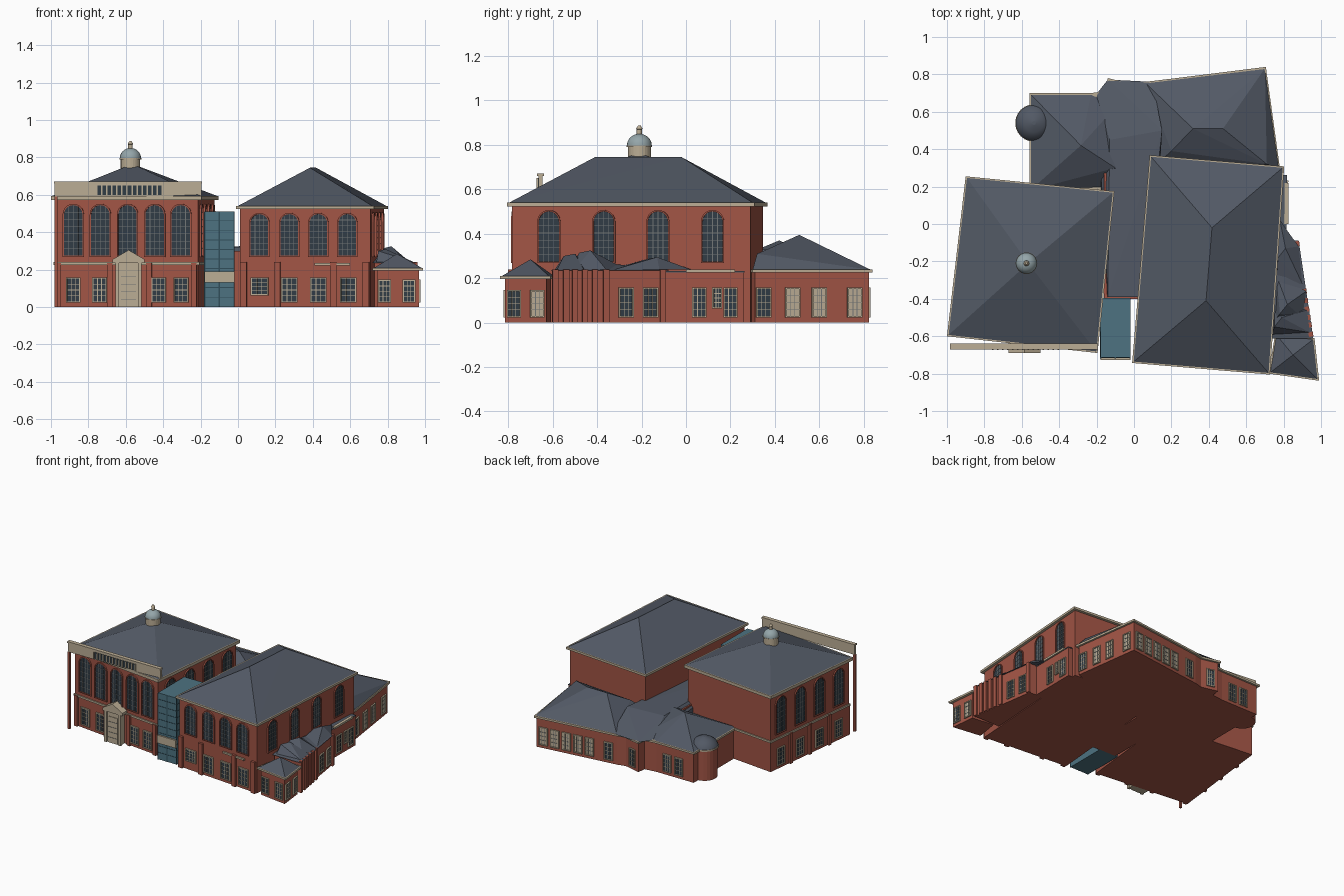
import bpy, bmesh, math
from mathutils import Matrix, Vector

if "Cube" in bpy.data.objects:
    bpy.data.objects.remove(bpy.data.objects["Cube"])

COL = dict(brick=(.36, .09, .06), roof=(.085, .1, .13), cream=(.5, .42, .3), glass=(.03, .045, .06),
           bars=(.17, .18, .18), curtain=(.075, .17, .22), mullion=(.03, .075, .1), dome=(.3, .38, .4))
MAT, parts = {}, {}
for n, c in COL.items():
    MAT[n] = bpy.data.materials.new(n)
    MAT[n].diffuse_color = (*c, 1)
I4 = Matrix.Identity(4)

def part(name, mat):
    return parts.setdefault((name, mat), bmesh.new())

def extrude(bm, a, b):
    """Closed solid between two matching loops."""
    A, B = [bm.verts.new(v) for v in a], [bm.verts.new(v) for v in b]
    n = len(A)
    bm.faces.new(A[::-1]); bm.faces.new(B)
    for i in range(n):
        bm.faces.new((A[i], A[(i + 1) % n], B[(i + 1) % n], B[i]))

def prism(name, mat, pts, z0, z1):
    extrude(part(name, mat), [(x, y, z0) for x, y in pts], [(x, y, z1) for x, y in pts])

def slab(bm, M, pts, y0, y1):
    extrude(bm, [M @ Vector((x, y0, z)) for x, z in pts], [M @ Vector((x, y1, z)) for x, z in pts])

def box(name, mat, M, x0, x1, y0, y1, z0, z1):
    slab(part(name, mat), M, [(x0, z0), (x1, z0), (x1, z1), (x0, z1)], y0, y1)

def offset(pts, d):
    """Mitred offset of a counter-clockwise outline."""
    out, n = [], len(pts)
    for i in range(n):
        p, a, b = Vector(pts[i]), Vector(pts[i - 1]), Vector(pts[(i + 1) % n])
        u, v = (p - a).normalized(), (b - p).normalized()
        n1, n2 = Vector((u.y, -u.x)), Vector((v.y, -v.x))
        out.append(tuple(p + (n1 + n2) * d / (1 + n1.dot(n2))))
    return out

def hull(name, pts):
    bm = part(name, 'roof')
    r = bmesh.ops.convex_hull(bm, input=[bm.verts.new(p) for p in pts])
    bmesh.ops.delete(bm, geom=list({g for g in r['geom_interior'] + r['geom_unused']
                                    if isinstance(g, bmesh.types.BMVert)}), context='VERTS')

def hip(name, outline, z, ridge):
    hull(name, [(x, y, z) for x, y in outline] + ridge)

def lathe(name, mat, c, prof, seg=24):
    bm = part(name, mat)
    loops = [[bm.verts.new((c[0] + r * math.cos(2 * math.pi * k / seg),
                            c[1] + r * math.sin(2 * math.pi * k / seg), z)) for k in range(seg)] for r, z in prof]
    for a, b in zip(loops, loops[1:]):
        for k in range(seg):
            bm.faces.new((a[k], a[(k + 1) % seg], b[(k + 1) % seg], b[k]))
    bm.faces.new(loops[0][::-1]); bm.faces.new(loops[-1])

def frame(poly, i, axis, v):
    """Wall frame: x along the wall, -y outward; placed where the world axis equals v."""
    p, q = Vector(poly[i]), Vector(poly[(i + 1) % len(poly)])
    o, d = p + (q - p) * (v - p[axis]) / (q[axis] - p[axis]), (q - p).normalized()
    return Matrix(((d.x, -d.y, 0, o.x), (d.y, d.x, 0, o.y), (0, 0, 1, 0), (0, 0, 0, 1)))

def outline(w, z0, z1, arch):
    h = w / 2
    if not arch:
        return [(-h, z0), (h, z0), (h, z1), (-h, z1)]
    return [(-h, z0), (h, z0)] + [(h * math.cos(a), z1 - h + h * math.sin(a))
                                  for a in [math.pi * k / 10 for k in range(11)]]

def window(name, M, w=.065, z0=.03, z1=.152, arch=False, pane='glass'):
    inner, outer = outline(w, z0, z1, arch), outline(w + .014, z0 - .007, z1 + .007, arch)
    slab(part(name + '_panes', pane), M, inner, .002, -.003)
    trim, bar = ('brick', 'bars') if arch else ('cream', 'cream')
    bm, n = part(name + '_surrounds', trim), len(inner)
    for i in range(n):
        j = (i + 1) % n
        slab(bm, M, [inner[i], inner[j], outer[j], outer[i]], .002, -.01)
    if pane == 'cream':
        bar = 'bars'
    nv, nh, t = (3, 6, .0015) if arch else (2, 3, .0015)
    for k in range(1, nv + 1):
        x = -w / 2 + w * k / (nv + 1)
        top = z1 - w / 2 + math.sqrt(w * w / 4 - x * x) if arch else z1
        box(name + '_bars', bar, M, x - t, x + t, .002, -.005, z0, top)
    for k in range(1, nh + 1):
        z = z0 + (z1 - z0) * k / (nh + 1)
        s = max(0, z - (z1 - w / 2)) if arch else 0
        h = math.sqrt(w * w / 4 - s * s)
        box(name + '_bars', bar, M, -h, h, .002, -.005, z - t, z + t)

def windows(name, poly, i, axis, vals, **kw):
    for v in vals:
        window(name, frame(poly, i, axis, v), **kw)

def block(name, E, eave, ridge, band=.02):
    W = offset(E, -.02)
    prism(name + '_walls', 'brick', W, 0, eave - band)
    prism(name + '_cornice', 'cream', E, eave - band, eave)
    hip(name + '_roof', offset(E, -.008), eave, ridge)
    return W

# Left hall
L = block('left_hall', [(-1, -.6), (-.195, -.69), (-.105, .175), (-.9, .255)], .595, [(-.565, -.21, .765)], .023)
prism('left_hall_belt', 'cream', offset(L, .008), .225, .24)
windows('left_front_arched', L, 0, 0, [-.88, -.735, -.59, -.445, -.305], w=.1, z0=.275, z1=.545, arch=True)
windows('left_front_low', L, 0, 0, [-.88, -.74, -.425, -.305])
windows('left_east_arched', L, 1, 1, [-.54, -.34, -.14, .06], w=.1, z0=.275, z1=.545, arch=True)
windows('left_west_arched', L, 3, 1, [-.47, -.27, -.07, .13], w=.1, z0=.275, z1=.545, arch=True)
windows('left_west_low', L, 3, 1, [-.47, -.27, -.07, .13])
for v in (-.96, -.685, -.475, -.235):
    box('left_pilasters', 'brick', frame(L, 0, 0, v), -.015, .015, .01, -.015, 0, .235)
for v in (-.37, -.17, .03):
    box('left_pilasters', 'brick', frame(L, 3, 1, v), -.012, .012, .01, -.015, 0, .235)

# Parapet with balusters and its standing corner post
box('parapet', 'cream', I4, -.98, -.195, -.665, -.645, .592, .66)
box('parapet_cap', 'cream', I4, -.983, -.192, -.67, -.64, .66, .672)
box('parapet_recess', 'glass', I4, -.76, -.4, -.667, -.66, .6, .65)
for k in range(14):
    x = -.755 + k * .0269
    box('balusters', 'cream', I4, x - .004, x + .004, -.673, -.664, .6, .65)
box('corner_post', 'brick', I4, -.982, -.966, -.664, -.648, 0, .592)

# Entrance porch
box('porch', 'cream', I4, -.65, -.52, -.68, -.62, 0, .24)
box('porch_door', 'cream', I4, -.625, -.545, -.684, -.67, 0, .2)
for x in (-.645, -.525):
    box('porch_columns', 'cream', I4, x - .01, x + .01, -.69, -.67, 0, .235)
for k in range(1, 5):
    box('porch_door_bars', 'bars', I4, -.625, -.545, -.686, -.68, .04 * k, .04 * k + .003)
slab(part('porch_pediment', 'cream'), I4, [(-.67, .235), (-.5, .235), (-.5, .255), (-.585, .305), (-.67, .255)], -.69, -.62)

# Lantern dome
D = (-.575, -.21)
lathe('lantern_drum', 'cream', D, [(.052, .735), (.052, .79), (.058, .79), (.058, .798)])
lathe('lantern_dome', 'dome', D, [(.056 * math.cos(a), .798 + .052 * math.sin(a))
                                  for a in [math.pi / 2 * k / 8 for k in range(8)]] + [(.008, .849)])
lathe('lantern_finial', 'cream', D, [(.012, .845), (.012, .87), (.015, .872), (.006, .887)], 12)

# Right hall
R = block('right_hall', [(-.01, -.743), (.727, -.805), (.803, .308), (.084, .368)], .54,
          [(.385, -.41, .745), (.417, -.02, .745)], .017)
windows('right_front_arched', R, 0, 0, [.115, .275, .43, .585], w=.095, z0=.275, z1=.497, arch=True)
windows('right_front_low', R, 0, 0, [.115], w=.08, z0=.07)
windows('right_front_low', R, 0, 0, [.275, .43, .59], w=.075)
windows('right_east_arched', R, 1, 1, [-.617, -.37, -.126, .12], w=.09, z0=.275, z1=.5, arch=True)
for v in (.03, .21, .51, .685):
    box('right_pilasters', 'brick', frame(R, 0, 0, v), -.017, .017, .01, -.018, 0, .24)
box('right_belt', 'cream', frame(R, 0, 0, .5), -.09, .1, .01, -.012, .222, .235)

# Glass link tower with mullions and a blank sign board
box('glass_tower', 'curtain', I4, -.18, -.02, -.715, -.395, 0, .51)
for k in range(1, 10):
    box('tower_mullions', 'mullion', I4, -.182, -.018, -.717, -.5, .051 * k, .051 * k + .004)
for x in (-.178, -.1, -.022):
    box('tower_mullions', 'mullion', I4, x - .003, x + .003, -.718, -.71, 0, .508)
box('sign_board', 'cream', I4, -.178, -.02, -.728, -.712, .13, .19)
box('link_walls', 'brick', I4, -.16, .07, -.4, .4, 0, .3)

# Rear low range
B = [(.78, .3), (.705, .84), (.2, .777), (.06, .76), (0, .745), (-.14, .78), (-.15, .71), (-.23, .7),
     (-.56, .7), (-.56, .18), (-.12, .1), (.1, .1)]
BW = offset(B, -.015)
prism('rear_walls', 'brick', BW, 0, .23)
prism('rear_cornice', 'cream', B, .225, .24)
windows('rear_east', BW, 0, 1, [.35], w=.055)
windows('rear_east_blind', BW, 0, 1, [.48, .6, .76], w=.055, pane='cream')
windows('rear_back_blind', BW, 1, 0, [.64, .55, .46, .37, .28], w=.055, pane='cream')
windows('rear_back', BW, 2, 0, [.13], w=.055)
windows('rear_back', BW, 4, 0, [-.07], w=.05)
windows('rear_back', BW, 7, 0, [-.32, -.42], w=.055)
hip('rear_right_roof', [(.06, .755), (.2, .77), (.7, .832), (.775, .3), (.1, .3)], .238,
    [(.315, .51, .395), (.476, .51, .395), (.2, .39, .325), (.62, .37, .325), (.71, .32, .31)])
hip('rear_left_roof', [(-.555, .695), (-.23, .695), (-.09, .635), (-.08, .2), (-.555, .18)], .238,
    [(-.284, .42, .37), (-.1, .3, .32)])
hip('rear_centre_roof', [(-.2, .695), (-.14, .772), (0, .738), (.1, .76), (.1, -.39), (-.15, -.39)], .238,
    [(.15, .5, .33), (-.13, .45, .315), (-.14, -.39, .32), (.05, -.39, .32)])

# Rear corner turret
T = (-.535, .54)
lathe('turret_wall', 'brick', T, [(.092, 0), (.092, .226)])
lathe('turret_cornice', 'cream', T, [(.1, .226), (.1, .238)])
lathe('turret_roof', 'roof', T, [(.097, .238), (.085, .265), (.05, .29), (.01, .3)])

# East wing: corner pavilion, ribbed bay range and small annex
P = block('pavilion', [(.72, -.8), (.99, -.838), (.965, -.61), (.755, -.585)], .21, [(.85, -.7, .285)], .014)
windows('pavilion_front', P, 0, 0, [.785, .915], w=.055, z1=.14)
windows('pavilion_east', P, 1, 1, [-.775], w=.05, z1=.14)
windows('pavilion_east_blind', P, 1, 1, [-.67], w=.05, z1=.14, pane='cream')
E = [(.73, -.6), (.945, -.6), (.87, -.1), (.76, -.09)]
prism('east_range_walls', 'brick', E, 0, .235)
windows('east_range', E, 1, 1, [-.27, -.16], w=.055)
for v in (-.59, -.54, -.5, -.455, -.41, -.36, -.105):
    box('east_range_ribs', 'brick', frame(E, 1, 1, v), -.013, .013, .01, -.014, 0, .24)
hip('east_range_roof', offset(E, .012), .235, [(.75, -.45, .27), (.77, -.12, .25)])
for ring, top in (([(.74, -.59), (.94, -.58), (.925, -.46), (.75, -.44)], (.79, -.5, .31)),
                  ([(.74, -.53), (.9, -.5), (.92, -.36), (.76, -.27)], (.82, -.43, .325)),
                  ([(.76, -.34), (.9, -.32), (.88, -.12), (.78, .02)], (.81, -.13, .295))):
    hip('east_roof_peaks', ring, .24, [top, (top[0] - .04, top[1] - .05, top[2] - .01)])
A = [(.74, -.11), (.812, -.11), (.815, .26), (.76, .26)]
prism('annex_walls', 'brick', A, 0, .225)
prism('annex_roof', 'roof', offset(A, .003), .225, .232)
windows('annex', A, 1, 1, [.06, .2], w=.05)
windows('annex', A, 1, 1, [.14], w=.03, z0=.07)
box('annex_belt', 'cream', frame(A, 1, 1, .11), -.11, .11, .01, -.012, .225, .24)

# Write every collected part out as an object
for (name, mat), bm in parts.items():
    bmesh.ops.recalc_face_normals(bm, faces=bm.faces)
    for f in bm.faces:
        f.smooth = name in ('lantern_dome', 'turret_roof') and len(f.verts) == 4
    me = bpy.data.meshes.new(name)
    bm.to_mesh(me)
    me.materials.append(MAT[mat])
    bpy.context.collection.objects.link(bpy.data.objects.new(name, me))

for m in bpy.data.materials:
    if m.users and not m.is_grease_pencil:
        m.use_nodes = True
        m.node_tree.nodes["Principled BSDF"].inputs["Base Color"].default_value = m.diffuse_color
